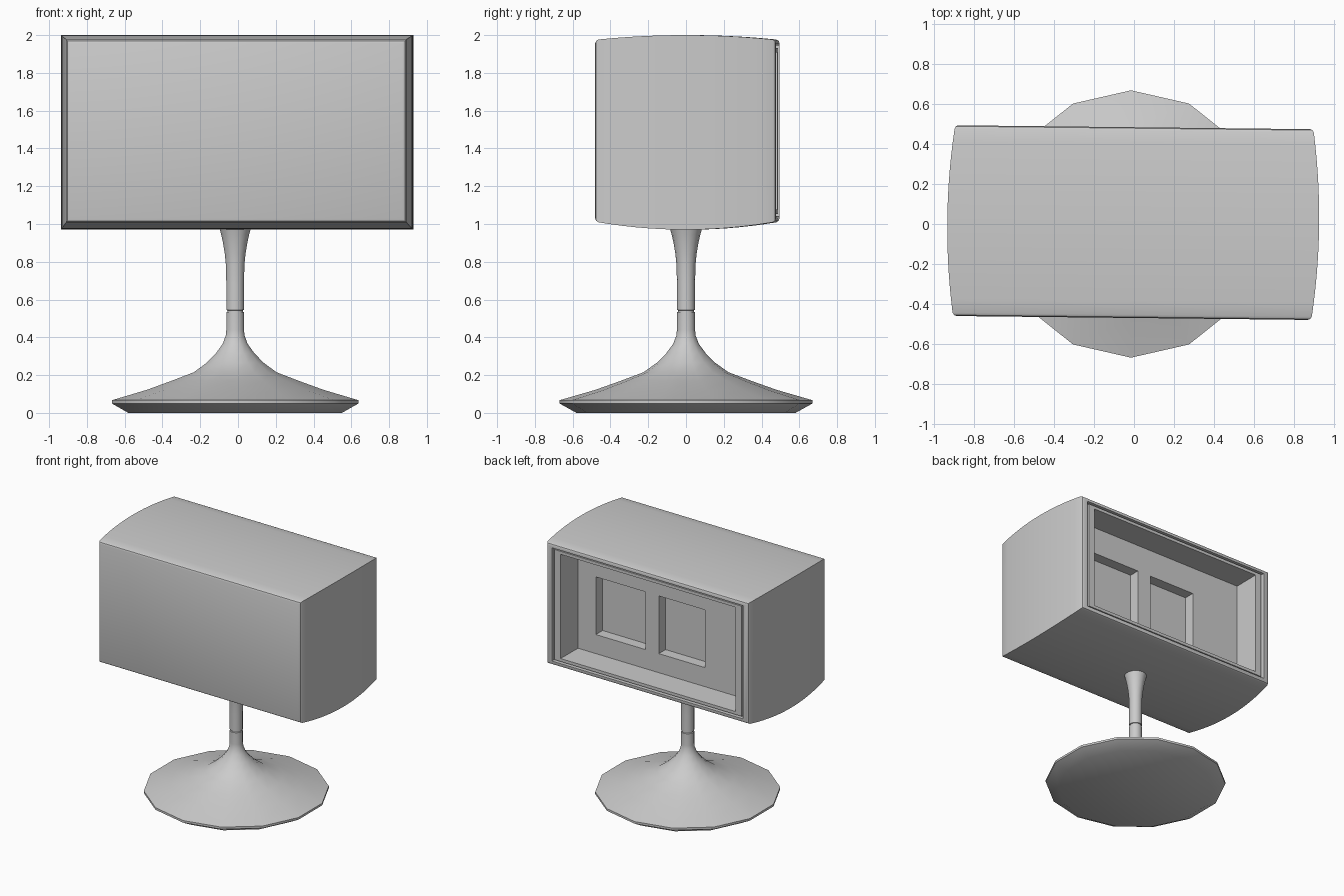
import bpy, bmesh, math

if "Cube" in bpy.data.objects:
    bpy.data.objects.remove(bpy.data.objects["Cube"])

BODY_AT = (-0.004, 0.007, 0)
BODY_TURN = -0.011          # cabinet sits very slightly turned on its stand
HALF_DEPTH = 0.478


def finish(bm, name, angle=30):
    me = bpy.data.meshes.new(name)
    bm.to_mesh(me)
    bm.free()
    ob = bpy.data.objects.new(name, me)
    bpy.context.collection.objects.link(ob)
    bpy.ops.object.select_all(action='DESELECT')
    ob.select_set(True)
    bpy.context.view_layer.objects.active = ob
    bpy.ops.object.shade_smooth_by_angle(angle=math.radians(angle))
    return ob


def lathe(name, profile, sides, x=0.0):
    """Spin a (radius, z) profile, with a vertex on +y; caps both ends."""
    bm = bmesh.new()
    rings = []
    for r, z in profile:
        ring = []
        for i in range(sides):
            a = math.pi / 2 + 2 * math.pi * i / sides
            ring.append(bm.verts.new((x + r * math.cos(a), r * math.sin(a), z)))
        rings.append(ring)
    for a, b in zip(rings, rings[1:]):
        for i in range(sides):
            j = (i + 1) % sides
            bm.faces.new((a[i], a[j], b[j], b[i]))
    bm.faces.new(rings[0][::-1])
    bm.faces.new(rings[-1])
    return finish(bm, name, 35)


# Stand: faceted trumpet foot with a rim, and a flared neck above a joint groove
lathe("trumpet_foot", [
    (0.58, 0), (0.67, 0.05), (0.67, 0.067), (0.48, 0.122), (0.345, 0.17),
    (0.225, 0.215), (0.155, 0.265), (0.105, 0.315), (0.068, 0.365),
    (0.051, 0.41), (0.048, 0.44), (0.048, 0.533), (0.042, 0.535), (0.042, 0.55)],
    14, -0.015)
lathe("flared_neck", [
    (0.042, 0.54), (0.042, 0.543), (0.048, 0.545), (0.048, 0.68), (0.05, 0.78),
    (0.056, 0.84), (0.066, 0.90), (0.076, 0.945), (0.086, 0.98)], 14, -0.015)


# Cabinet: rectangles lofted from front to back, bulging on all four sides
def section(y, inset=0.0, inset_z=None):
    t = (y / HALF_DEPTH) ** 2
    iz = inset if inset_z is None else inset_z
    return (y, 0.932 - 0.034 * t - inset, 0.97 + 0.042 * t + iz, 2.0 - 0.025 * t - iz)


D = HALF_DEPTH
sections = [section(-D, 0.018), section(-D + 0.005, 0.006)]
steps = 14
for i in range(steps + 1):
    sections.append(section((D - 0.017) * (2 * i / steps - 1)))
sections += [section(D - 0.005, 0.005), section(D, 0.016)]

# Back rim, narrow groove, inner frame and deep recess
PANEL_Y = D - 0.225
edge = section(D)


def back(y, mx, mz):
    return (y, edge[1] - mx, edge[2] + mz, edge[3] - mz)


sections += [back(D, 0.048, 0.03), back(D - 0.03, 0.048, 0.03),
             back(D - 0.03, 0.068, 0.042), back(D - 0.008, 0.068, 0.042),
             back(D - 0.008, 0.12, 0.066), back(PANEL_Y, 0.12, 0.066)]

bm = bmesh.new()
rings = []
for y, hx, z0, z1 in sections:
    rings.append([bm.verts.new(p) for p in
                  ((-hx, y, z0), (hx, y, z0), (hx, y, z1), (-hx, y, z1))])
bm.faces.new(rings[0])
for a, b in zip(rings, rings[1:]):
    for i in range(4):
        j = (i + 1) % 4
        bm.faces.new((a[i], b[i], b[j], a[j]))
cabinet = finish(bm, "cabinet")

# Recessed back panel with two square pockets
_, hx, z0, z1 = sections[-1]
xs = [-hx, -0.35, 0.06, 0.18, 0.62, hx]
zs = [z0, 1.23, 1.69, z1]
bm = bmesh.new()
grid = [[bm.verts.new((x, PANEL_Y, z)) for z in zs] for x in xs]
pockets = []
for i in range(len(xs) - 1):
    for k in range(len(zs) - 1):
        f = bm.faces.new((grid[i][k], grid[i][k + 1],
                          grid[i + 1][k + 1], grid[i + 1][k]))
        if k == 1 and i in (1, 3):
            pockets.append(f)
bm.normal_update()
bmesh.ops.inset_individual(bm, faces=pockets, thickness=0.0, depth=-0.085)
panel = finish(bm, "back_panel")

for ob in (cabinet, panel):
    ob.location = BODY_AT
    ob.rotation_euler.z = BODY_TURN
